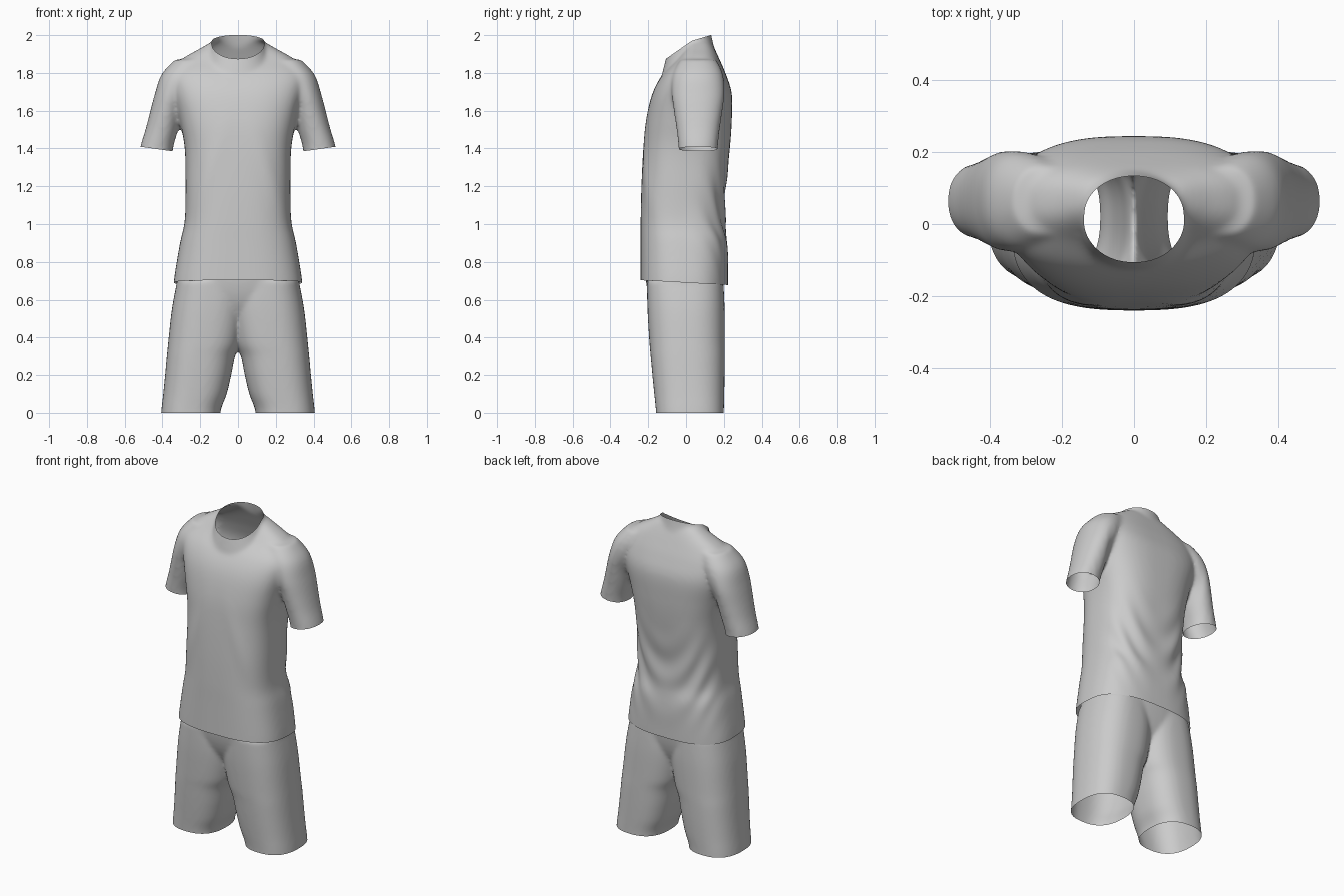
import bpy, bmesh, math
from mathutils import Vector

cube = bpy.data.objects.get("Cube")
if cube:
    bpy.data.objects.remove(cube, do_unlink=True)

# One plain cloth colour
cloth = bpy.data.materials.new("light grey cloth")
cloth.use_nodes = True
colour = (0.6, 0.6, 0.6, 1)
cloth.diffuse_color = colour
cloth.node_tree.nodes["Principled BSDF"].inputs["Base Color"].default_value = colour

SIDES = 64
STEPS = 5


def spline(a, b, c, d, t):
    """Smooth curve from b to c."""
    return b + 0.5 * t * (c - a + t * (2*a - 5*b + 4*c - d + t * (3*(b - c) + d - a)))


def loft(bm, rows, power, flip=1):
    """Closed solid through horizontal rounded sections (z, x0, x1, y0, y1)."""
    fine = []
    last = len(rows) - 1
    for i in range(last):
        ends = [rows[max(0, i - 1)], rows[i], rows[i + 1], rows[min(last, i + 2)]]
        fine += [[spline(*p, s / STEPS) for p in zip(*ends)] for s in range(STEPS)]
    fine.append(rows[-1])
    rings = []
    for z, x0, x1, y0, y1 in fine:
        ring = []
        for k in range(SIDES):
            a = math.tau * k / SIDES
            c, s = math.cos(a), math.sin(a)
            px = math.copysign(abs(c) ** (2 / power), c)
            py = math.copysign(abs(s) ** (2 / power), s)
            x = (x0 + x1) / 2 + px * (x1 - x0) / 2
            y = (y0 + y1) / 2 + py * (y1 - y0) / 2
            ring.append(bm.verts.new((flip * x, y, z)))
        rings.append(ring)
    for lo, hi in zip(rings, rings[1:]):
        for k in range(SIDES):
            n = (k + 1) % SIDES
            bm.faces.new((lo[k], lo[n], hi[n], hi[k]))
    bm.faces.new(rings[0][::-1])
    bm.faces.new(rings[-1])


def centred(rows):
    """Symmetric sections from (z, half width, front, back)."""
    return [(z, -w, w, f, b) for z, w, f, b in rows]


def fuse(bm, name, smoothing):
    """Blend overlapping solids into one skin and return object and bmesh."""
    bmesh.ops.recalc_face_normals(bm, faces=bm.faces)
    mesh = bpy.data.meshes.new(name)
    bm.to_mesh(mesh)
    bm.free()
    obj = bpy.data.objects.new(name, mesh)
    bpy.context.scene.collection.objects.link(obj)
    remesh = obj.modifiers.new("fuse", 'REMESH')
    remesh.mode = 'VOXEL'
    remesh.voxel_size = 0.01
    soft = obj.modifiers.new("soften", 'SMOOTH')
    soft.iterations = smoothing
    bpy.context.view_layer.update()
    graph = bpy.context.evaluated_depsgraph_get()
    skin = bpy.data.meshes.new_from_object(obj.evaluated_get(graph))
    obj.modifiers.clear()
    obj.data = skin
    skin.name = name
    out = bmesh.new()
    out.from_mesh(skin)
    out.normal_update()
    return obj, out


def trim(bm, point, normal, keep=lambda p: True):
    """Cut away everything beyond a plane, within a region."""
    faces = [f for f in bm.faces if keep(f.calc_center_median())]
    edges = {e for f in faces for e in f.edges}
    verts = {v for f in faces for v in f.verts}
    bmesh.ops.bisect_plane(bm, geom=faces + list(edges) + list(verts), dist=1e-5,
                           plane_co=point, plane_no=Vector(normal).normalized(),
                           clear_outer=True)


def finish(obj, bm):
    bm.to_mesh(obj.data)
    bm.free()
    obj.data.materials.clear()
    obj.data.materials.append(cloth)
    bpy.ops.object.select_all(action='DESELECT')
    obj.select_set(True)
    bpy.context.view_layer.objects.active = obj
    bpy.ops.object.shade_smooth_by_angle(angle=math.radians(50))


def bell(d, width):
    return math.exp(-(d / width) ** 2)


# Shirt: torso and neck (z, half width, front, back) and two sleeves
torso = [(0.62, .345, -.24, .222), (0.72, .337, -.24, .222), (0.9, .307, -.24, .22),
         (1.02, .282, -.24, .205), (1.2, .278, -.236, .212), (1.4, .282, -.226, .232),
         (1.55, .31, -.211, .242), (1.69, .35, -.178, .242), (1.79, .36, -.125, .212),
         (1.87, .3, -.05, .178), (1.93, .2, -.01, .15), (1.965, .14, .01, .13)]
neck = [(1.72, .21, -.14, .16), (1.8, .19, -.125, .17), (1.87, .165, -.108, .165),
        (1.93, .148, -.092, .15), (1.98, .135, -.088, .138), (2.08, .128, -.085, .12)]
sleeve = [(1.33, .35, .53, -.038, .162), (1.41, .342, .517, -.04, .168),
          (1.5, .316, .49, -.05, .178), (1.58, .29, .469, -.062, .19),
          (1.69, .25, .44, -.077, .205), (1.79, .2, .406, -.07, .196),
          (1.87, .17, .335, -.03, .16)]
bm = bmesh.new()
loft(bm, centred(torso), 2.75)
loft(bm, centred(neck), 2.1)
for side in (1, -1):
    loft(bm, sleeve, 2.15, side)
shirt, bm = fuse(bm, "shirt", 18)

# Soft folds: hanging drapes on the back, long ridges in front, armpit creases
moves = []
for v in bm.verts:
    x, z = abs(v.co.x), v.co.z
    back, front = max(0, v.normal.y), max(0, -v.normal.y)
    amount = 0.006 * back * math.sin(26 * z - 160 * x * x) * bell(z - 1.08, 0.2)
    amount += 0.006 * front * bell(x - 0.12 - 0.35 * (1.4 - z), 0.05) * bell(z - 1.2, 0.25)
    amount -= 0.008 * (back + front) * bell(x - 0.325, 0.03) * bell(z - 1.6, 0.09)
    moves.append(v.normal * amount)
for v, move in zip(bm.verts, moves):
    v.co += move

# Shirt openings: neck, hem and cuffs
trim(bm, (0, .03, 1.97), (0, -0.7, 1))
trim(bm, (0, .03, 1.97), (0, -0.3, 1))
trim(bm, (0, 0, 0.69), (0, -0.055, -1))
for side in (1, -1):
    trim(bm, (side * .344, 0, 1.385), (side * 0.14, 0, -1),
         lambda p: p.x * side > 0.315 and 1.3 < p.z < 1.5)
finish(shirt, bm)

# Shorts: hips and two legs
hips = [(0.41, .1, -.07, .09), (0.48, .19, -.13, .14), (0.58, .3, -.185, .182),
        (0.7, .325, -.212, .2), (0.82, .3, -.21, .195), (0.95, .26, -.2, .175)]
leg = [(-.06, .1, .412, -.155, .2), (.02, .09, .405, -.16, .2), (.1, .06, .396, -.168, .202),
       (.2, .036, .386, -.178, .204), (.3, .016, .377, -.187, .205),
       (.38, -.015, .369, -.194, .205), (.55, -.04, .35, -.204, .204),
       (.7, -.03, .322, -.207, .197)]
bm = bmesh.new()
loft(bm, centred(hips), 2.5)
for side in (1, -1):
    loft(bm, leg, 2.5, side)
shorts, bm = fuse(bm, "shorts", 10)
trim(bm, (0, 0, 0), (0, 0, -1))
trim(bm, (0, 0, 0.88), (0, 0, 1))
finish(shorts, bm)
